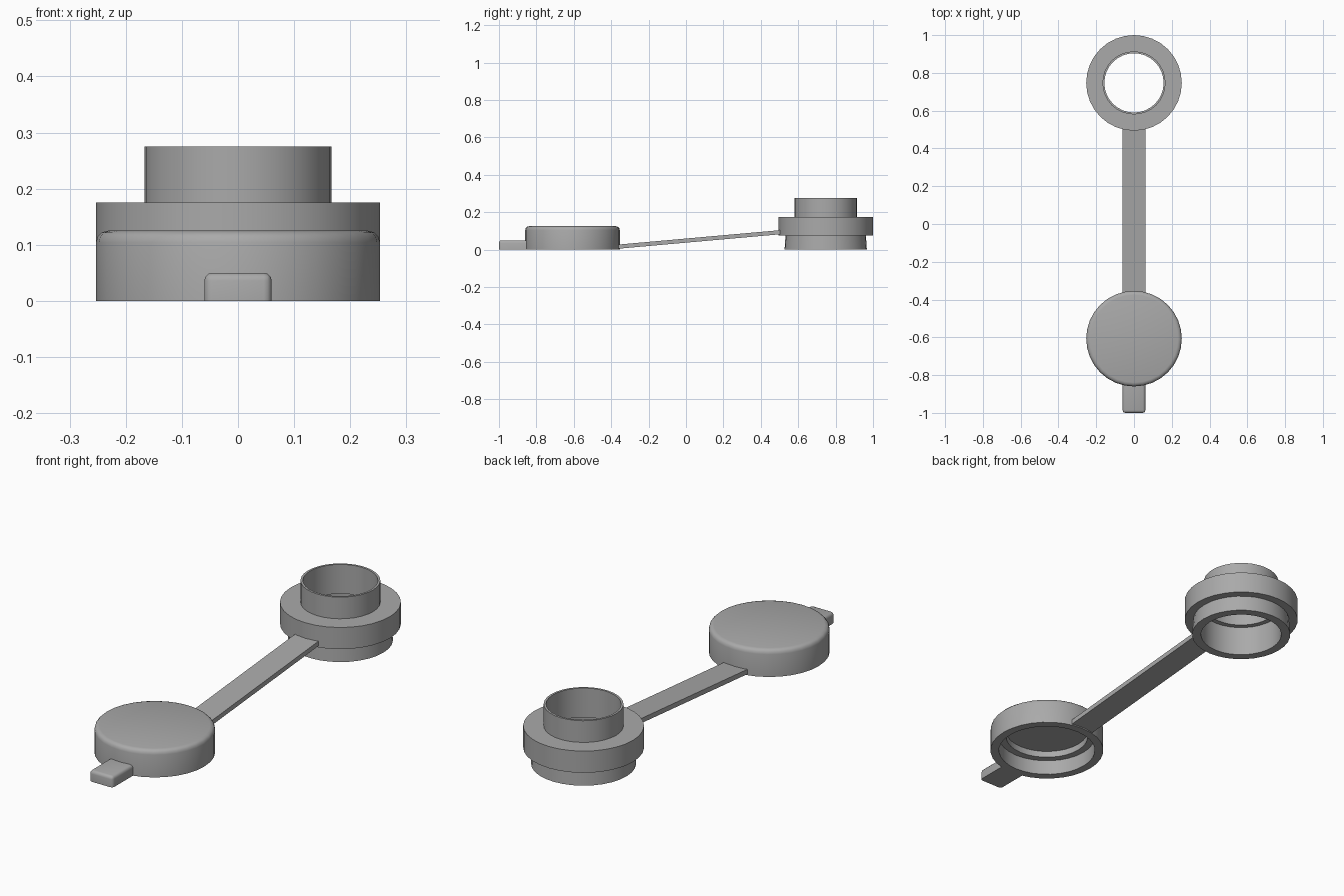
import bpy, bmesh, math
from mathutils import Matrix, Vector

cube = bpy.data.objects.get("Cube")
if cube:
    bpy.data.objects.remove(cube, do_unlink=True)

SIDES = 32
GREY = (0.4, 0.4, 0.4, 1)
plastic = bpy.data.materials.new("grey plastic")
plastic.use_nodes = True
plastic.diffuse_color = GREY
plastic.node_tree.nodes["Principled BSDF"].inputs["Base Color"].default_value = GREY


def finish(bm, name, location=(0, 0, 0), angle=35):
    """Turn a bmesh into a smooth shaded object."""
    bmesh.ops.recalc_face_normals(bm, faces=bm.faces)
    mesh = bpy.data.meshes.new(name)
    bm.to_mesh(mesh)
    bm.free()
    mesh.materials.append(plastic)
    obj = bpy.data.objects.new(name, mesh)
    obj.location = location
    bpy.context.collection.objects.link(obj)
    bpy.ops.object.select_all(action='DESELECT')
    obj.select_set(True)
    bpy.context.view_layer.objects.active = obj
    bpy.ops.object.shade_smooth_by_angle(angle=math.radians(angle))
    return obj


def lathe(name, profile, y, closed):
    """Spin an (r, z) profile around a vertical axis at y."""
    bm = bmesh.new()
    verts = [bm.verts.new((r, 0, z)) for r, z in profile]
    edges = [bm.edges.new(pair) for pair in zip(verts, verts[1:])]
    if closed:
        edges.append(bm.edges.new((verts[-1], verts[0])))
    bmesh.ops.spin(bm, geom=verts + edges, cent=(0, 0, 0), axis=(0, 0, 1),
                   angle=math.tau, steps=SIDES)
    bmesh.ops.remove_doubles(bm, verts=bm.verts, dist=1e-4)
    return finish(bm, name, (0, y, 0))


def box(name, size, matrix):
    bm = bmesh.new()
    bmesh.ops.create_cube(bm, size=1, matrix=matrix @ Matrix.Diagonal((*size, 1)))
    return bm


# Collar: stepped open tube with a wide flange
lathe("collar", [(0.22, 0), (0.215, 0.075), (0.253, 0.075), (0.253, 0.175),
                 (0.167, 0.175), (0.167, 0.275), (0.157, 0.275),
                 (0.157, 0.14), (0.18, 0.14), (0.18, 0)], 0.747, True)

# Cap: rounded lid, hollow and stepped underneath
lathe("cap", [(0, 0.125), (0.232, 0.125), (0.243, 0.122), (0.25, 0.115),
              (0.253, 0.104), (0.253, 0), (0.215, 0), (0.215, 0.07),
              (0.183, 0.07), (0.183, 0.1), (0, 0.1)], -0.607, False)

# Strap: thin sloping band from cap to collar
start, end = Vector((0, -0.362, 0.016)), Vector((0, 0.503, 0.093))
slope = math.atan2(end.z - start.z, end.y - start.y)
place = Matrix.Translation((start + end) / 2) @ Matrix.Rotation(slope, 4, 'X')
finish(box("strap", (0.12, (end - start).length, 0.022), place), "strap")

# Pull tab: small tongue with rounded top and front corners
bm = box("tab", (0.12, 0.15, 0.05), Matrix.Translation((0, -0.925, 0.025)))
back = max(v.co.y for v in bm.verts)
soft = [e for e in bm.edges
        if any(v.co.z > 0.04 for v in e.verts)
        and not all(v.co.y > back - 0.01 for v in e.verts)]
bmesh.ops.bevel(bm, geom=soft, offset=0.014, segments=3, profile=0.5,
                affect='EDGES')
finish(bm, "pull_tab", angle=40)
